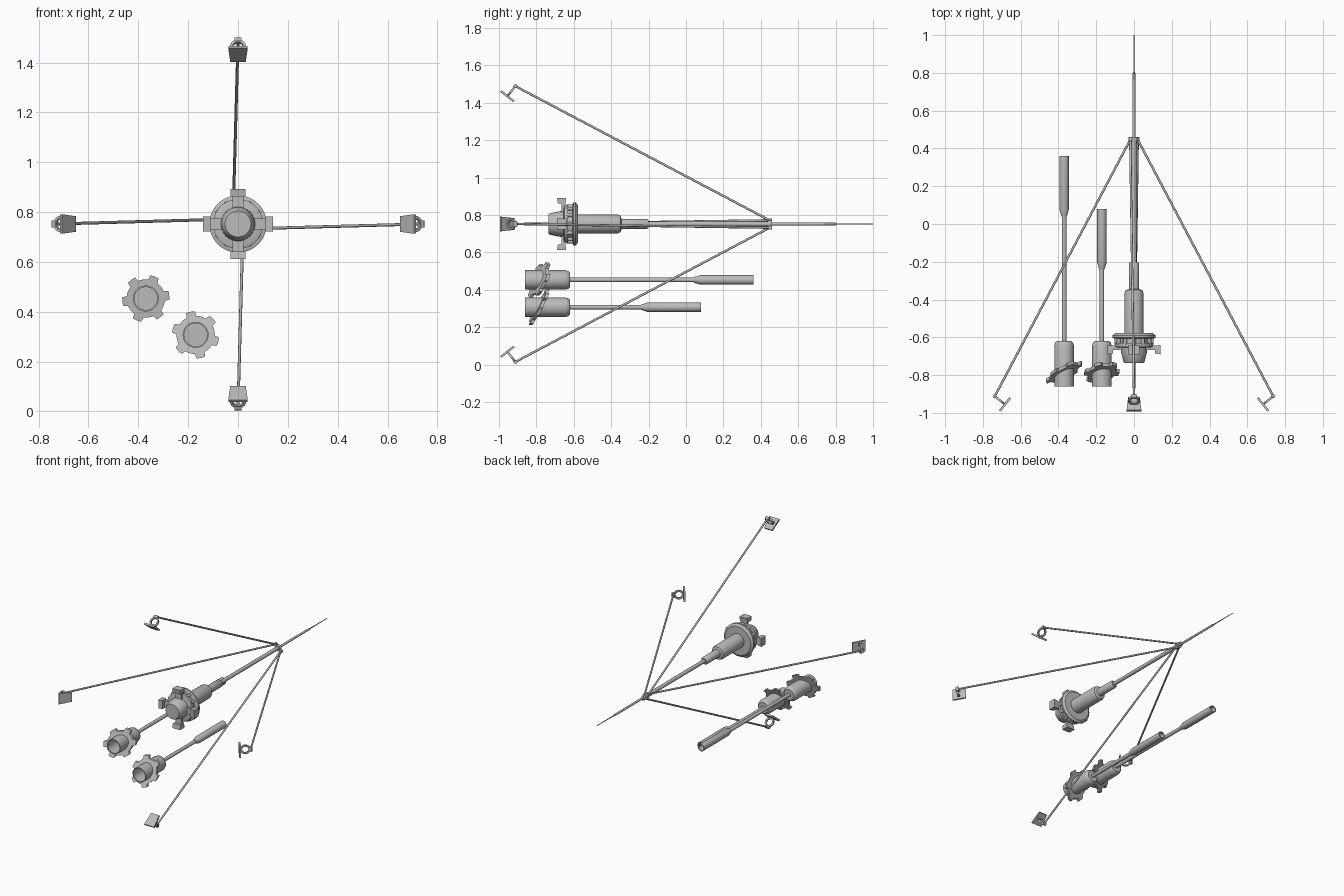
import bpy, bmesh
from math import sin, cos, pi, radians
from mathutils import Matrix, Vector

if "Cube" in bpy.data.objects:
    bpy.data.objects.remove(bpy.data.objects["Cube"])

gray = bpy.data.materials.new("plain gray metal")
gray.use_nodes = True
gray.diffuse_color = (0.5, 0.5, 0.5, 1)
gray.node_tree.nodes["Principled BSDF"].inputs["Base Color"].default_value = gray.diffuse_color

AXIS = 0.752  # height of the main axis


def finish(name, bm):
    bmesh.ops.recalc_face_normals(bm, faces=bm.faces)
    mesh = bpy.data.meshes.new(name)
    bm.to_mesh(mesh)
    bm.free()
    mesh.materials.append(gray)
    ob = bpy.data.objects.new(name, mesh)
    bpy.context.collection.objects.link(ob)
    bpy.ops.object.select_all(action="DESELECT")
    ob.select_set(True)
    bpy.context.view_layer.objects.active = ob
    bpy.ops.object.shade_smooth_by_angle(angle=radians(35))
    return ob


def lathe(name, profile, x, z, segs=32):
    """Turn (y, radius) points around an axis parallel to y."""
    bm = bmesh.new()
    rings = [[bm.verts.new((x + r * cos(2 * pi * i / segs), y, z + r * sin(2 * pi * i / segs)))
              for i in range(segs)] for y, r in profile]
    for a, b in zip(rings, rings[1:]):
        for i in range(segs):
            j = (i + 1) % segs
            bm.faces.new((a[i], a[j], b[j], b[i]))
    bm.faces.new(rings[0])
    bm.faces.new(rings[-1])
    return finish(name, bm)


def rod(name, start, end, radius):
    bm = bmesh.new()
    d = Vector(end) - Vector(start)
    m = Matrix.Translation((Vector(start) + Vector(end)) / 2) @ d.to_track_quat("Z", "Y").to_matrix().to_4x4()
    bmesh.ops.create_cone(bm, cap_ends=True, segments=12, radius1=radius, radius2=radius,
                          depth=d.length, matrix=m)
    return finish(name, bm)


def block(name, matrix, size, taper=1.0):
    """Box whose +x end is wider than its -x end by the taper."""
    bm = bmesh.new()
    bmesh.ops.create_cube(bm, size=1)
    for v in bm.verts:
        if v.co.x < 0:
            v.co.y *= taper
        v.co = matrix @ Vector(c * s for c, s in zip(v.co, size))
    return finish(name, bm)


def toothed_ring(name, centre, inner, base, tip, teeth, turn, thick, slope=(0, 0)):
    """Ring with tapered teeth, sheared along y by the slope."""
    step = 2 * pi / teeth
    pattern = [(-0.25, base), (-0.18, tip), (0, tip), (0.18, tip), (0.25, base), (0.37, base),
               (0.5, base), (0.63, base)]
    polar = [(turn + (k + f) * step, r) for k in range(teeth) for f, r in pattern]
    bm = bmesh.new()

    def loop(side, radius=None):
        pts = []
        for a, r in polar:
            q = radius or r
            dx, dz = q * cos(a), q * sin(a)
            y = side * thick / 2 + slope[0] * dx + slope[1] * dz
            pts.append(bm.verts.new(Vector(centre) + Vector((dx, y, dz))))
        return pts

    loops = [loop(-1), loop(1), loop(1, inner), loop(-1, inner)]
    n = len(polar)
    for a, b in zip(loops, loops[1:] + loops[:1]):
        for i in range(n):
            j = (i + 1) % n
            bm.faces.new((a[i], a[j], b[j], b[i]))
    return finish(name, bm)


# Central body: nose, barrel, neck and stepped mast
lathe("body_nose", [(-0.735, 0.052), (-0.73, 0.056), (-0.68, 0.068), (-0.6, 0.07)], 0, AXIS)
lathe("body_barrel", [(-0.6, 0.05), (-0.365, 0.05), (-0.35, 0.044), (-0.345, 0.027),
                      (-0.21, 0.027), (-0.2, 0.02)], 0, AXIS)
lathe("mast", [(-0.21, 0.013), (0.45, 0.013), (0.452, 0.008), (0.8, 0.007),
               (0.802, 0.004), (1.0, 0.002)], 0, AXIS, 16)

# Flange stack with spacer pins
lathe("flange_front", [(-0.655, 0.085), (-0.65, 0.1), (-0.63, 0.1)], 0, AXIS, 48)
lathe("flange_core", [(-0.64, 0.085), (-0.59, 0.085)], 0, AXIS)
lathe("flange_back", [(-0.606, 0.105), (-0.602, 0.115), (-0.59, 0.115), (-0.578, 0.1)], 0, AXIS, 48)
for k in range(12):
    a = k * pi / 6
    px, pz = 0.094 * cos(a), AXIS + 0.094 * sin(a)
    rod("flange_pin", (px, -0.64, pz), (px, -0.595, pz), 0.01)


def radial_frame(a):
    return Vector((cos(a), 0, sin(a))), Vector((-sin(a), 0, cos(a)))


def frame(e, t, n, origin):
    m = Matrix((e, t, n)).transposed().to_4x4()
    m.translation = origin
    return m


Y = Vector((0, 1, 0))
hub = Vector((0, 0.45, AXIS))
for k, side in enumerate(("left", "upper", "right", "lower")):
    out, tan = radial_frame(k * pi / 2)
    centre = Vector((0, 0, AXIS))

    # Lugs on the flange
    at = lambda r, y: centre + out * r + Y * y
    block(side + "_lug_arm", frame(out, Y, tan, at(0.09, -0.655)), (0.07, 0.022, 0.046))
    block(side + "_lug", frame(out, Y, tan, at(0.125, -0.665)), (0.03, 0.05, 0.06), 0.8)

    # Brace rod from the mast to the foot
    shift = tan * (0.02 if k % 2 else -0.02)
    top = hub + out * 0.018 + shift
    tip = at(0.737, -0.912)
    rod(side + "_brace", top, tip, 0.006)
    rod(side + "_brace_hinge", top - tan * 0.01, top + tan * 0.01, 0.01)
    rod(side + "_foot_pivot", tip - tan * 0.014, tip + tan * 0.014, 0.011)

    # Foot plate with an upright ring
    e = out * 0.62 - Y * 0.785
    n = out * 0.785 + Y * 0.62
    plate = at(0.683, -0.955)
    block(side + "_foot_plate", frame(e, -tan, n, plate), (0.088, 0.078, 0.012), 0.8)
    bm = bmesh.new()
    spots = []
    for i in range(24):
        a = 2 * pi * i / 24
        d = tan * cos(a) + n * sin(a)
        spots.append([bm.verts.new(plate + n * 0.035 + d * r + e * w)
                      for r, w in ((0.032, -0.006), (0.032, 0.006), (0.021, 0.006), (0.021, -0.006))])
    for i in range(24):
        p, q = spots[i], spots[(i + 1) % 24]
        for j in range(4):
            bm.faces.new((p[j], p[(j + 1) % 4], q[(j + 1) % 4], q[j]))
    finish(side + "_foot_ring", bm)

lathe("mast_collar", [(0.437, 0.02), (0.46, 0.02)], 0, AXIS, 16)

# Two hand tools: cup, tilted toothed collar, shaft and hollow grip
for label, x, z, grip, turn, slope in (("long", -0.37, 0.453, 0.04, radians(8), (0.45, 0.36)),
                                       ("short", -0.17, 0.307, -0.24, radians(43), (0.14, 0.5))):
    lathe(label + "_tool_cup", [(-0.68, 0.046), (-0.86, 0.046), (-0.86, 0.052), (-0.645, 0.052),
                                (-0.628, 0.047), (-0.62, 0.038)], x, z)
    toothed_ring(label + "_tool_collar", (x, -0.785, z), 0.05, 0.077, 0.095, 6, turn, 0.018, slope)
    lathe(label + "_tool_shaft", [(-0.63, 0.012), (grip + 0.01, 0.012)], x, z, 16)
    lathe(label + "_tool_grip", [(grip, 0.014), (grip + 0.035, 0.025), (grip + 0.32, 0.025),
                                 (grip + 0.32, 0.02), (grip + 0.2, 0.02)], x, z, 24)
